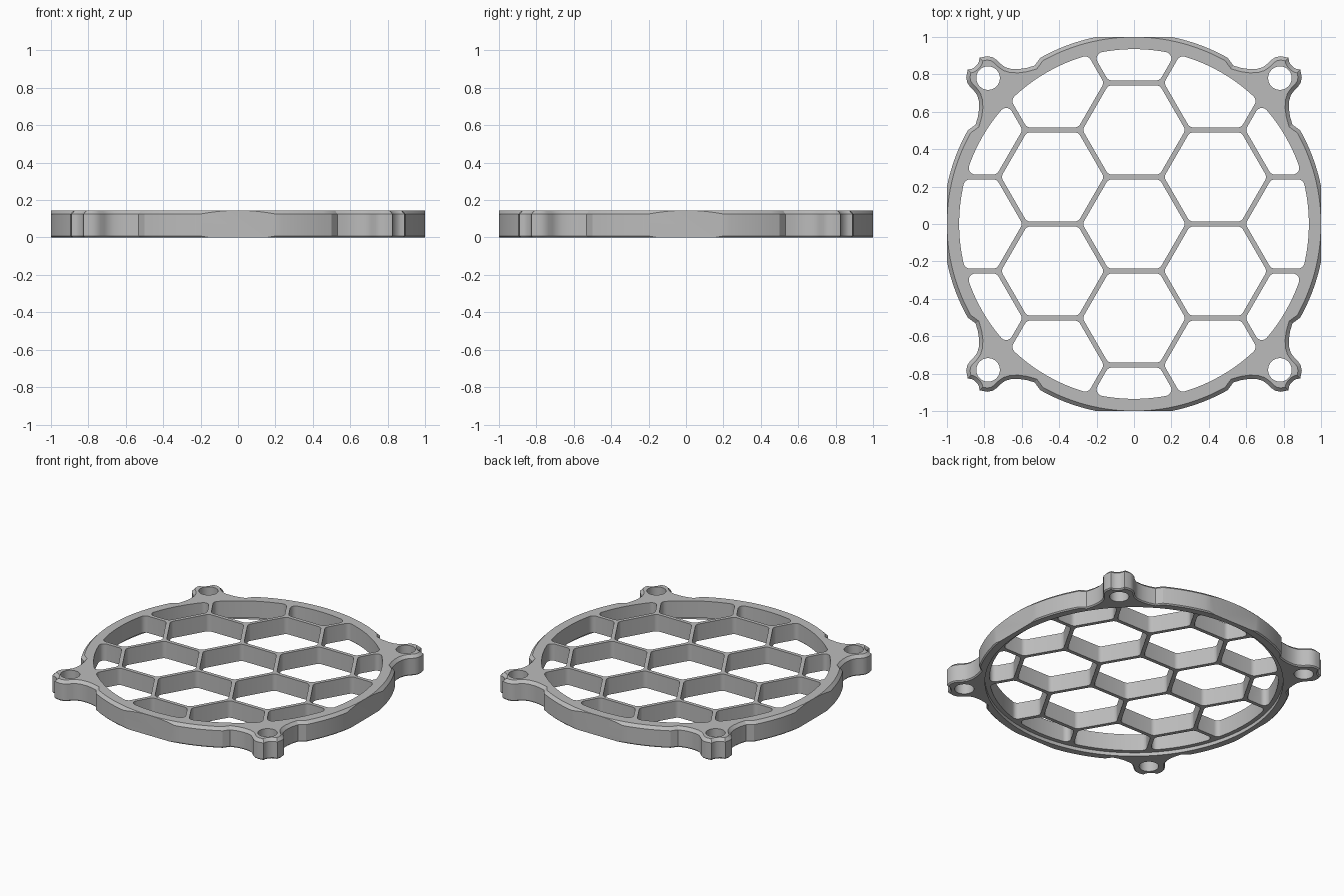
import bpy, bmesh, math
from mathutils import Vector
from mathutils.geometry import convex_hull_2d

if "Cube" in bpy.data.objects:
    bpy.data.objects.remove(bpy.data.objects["Cube"], do_unlink=True)

HEIGHT = 0.145          # overall thickness
RING = 1.02             # outer radius before the sides are trimmed flat
OPENING = 0.935         # radius of the grille area
PITCH = 0.503           # honeycomb spacing
WALL = 0.026            # honeycomb wall thickness
ROUND = 0.035           # corner radius of the cells


def polar(radius, angle):
    return Vector((radius * math.cos(angle), radius * math.sin(angle)))


def circle(radius, count, centre=(0, 0)):
    return [Vector(centre) + polar(radius, math.tau * i / count) for i in range(count)]


def add_loft(bm, layers):
    """Stack of equal-length outlines, given as (outline, z), closed at both ends."""
    rings = [[bm.verts.new((p.x, p.y, z)) for p in pts] for pts, z in layers]
    count = len(rings[0])
    for low, high in zip(rings, rings[1:]):
        for i in range(count):
            j = (i + 1) % count
            bm.faces.new((low[i], low[j], high[j], high[i]))
    bm.faces.new(rings[0][::-1])
    bm.faces.new(rings[-1])


def make_object(name, bm):
    bmesh.ops.recalc_face_normals(bm, faces=bm.faces)
    mesh = bpy.data.meshes.new(name)
    bm.to_mesh(mesh)
    bm.free()
    obj = bpy.data.objects.new(name, mesh)
    bpy.context.collection.objects.link(obj)
    return obj


def prisms(name, outlines, bottom, top):
    bm = bmesh.new()
    for pts in outlines:
        add_loft(bm, [(pts, bottom), (pts, top)])
    obj = make_object(name, bm)
    obj.hide_render = True
    return obj


def inset(pts, amount):
    """Mitred inward offset of a counter-clockwise outline."""
    result = []
    for i, p in enumerate(pts):
        a = (p - pts[i - 1]).normalized()
        b = (pts[(i + 1) % len(pts)] - p).normalized()
        na, nb = Vector((-a.y, a.x)), Vector((-b.y, b.x))
        result.append(p + (na + nb) * (amount / (1 + na.dot(nb))))
    return result


def clip(pts, normal, limit):
    """Keep the part of a convex outline where p . normal <= limit."""
    result = []
    for i, p in enumerate(pts):
        q = pts[(i + 1) % len(pts)]
        dp, dq = p.dot(normal) - limit, q.dot(normal) - limit
        if dp <= 0:
            result.append(p)
        if dp * dq < 0:
            result.append(p.lerp(q, dp / (dp - dq)))
    return result


def cell_outline(centre):
    """Hexagon trimmed by the round opening, with rounded corners."""
    core = circle(OPENING - ROUND, 144)
    for k in range(6):
        normal = polar(1, math.radians(30 + 60 * k))
        core = clip(core, normal, centre.dot(normal) + (PITCH - WALL) / 2 - ROUND)
    cloud = []
    for p in core:
        cloud += circle(ROUND, 24, p) + [p + p.normalized() * ROUND]
    hull = [cloud[i] for i in convex_hull_2d(cloud)]
    clean = []
    for p in hull:
        if not clean or (p - clean[-1]).length > 0.002:
            clean.append(p)
    if (clean[0] - clean[-1]).length < 0.002:
        clean.pop()
    return clean


# Outer outline: ring arcs joined by four notched screw ears
half_ear = [Vector(p) for p in (
    (0.847, 0.531), (0.834, 0.575), (0.828, 0.62), (0.830, 0.66), (0.839, 0.69),
    (0.856, 0.713), (0.878, 0.735), (0.892, 0.757), (0.897, 0.785), (0.889, 0.826),
    (0.868, 0.829), (0.853, 0.837))]
ear = half_ear + [Vector((0.845, 0.845))] + [p.yx for p in reversed(half_ear)]
start = math.atan2(half_ear[0].y, half_ear[0].x)
arc = [polar(RING, math.pi / 2 - start + 2 * start * i / 24) for i in range(1, 24)]
outline = []
for quarter in range(4):
    c, s = round(math.cos(quarter * math.pi / 2)), round(math.sin(quarter * math.pi / 2))
    outline += [Vector((c * p.x - s * p.y, s * p.x + c * p.y)) for p in ear + arc]

# Frame body with a chamfer above and a finer one below
bm = bmesh.new()
add_loft(bm, [(inset(outline, 0.008), 0), (outline, 0.008),
              (outline, HEIGHT - 0.02), (inset(outline, 0.02), HEIGHT)])
grille = make_object("fan_grille", bm)

# Cutters: flat sides, shallow recess underneath, honeycomb cells, screw holes
square = [Vector(p) for p in ((-1, -1), (1, -1), (1, 1), (-1, 1))]
centres = []
for column in range(-2, 3):
    for row in range(-2, 3):
        c = Vector((column * PITCH * math.sqrt(0.75), (row + (column % 2) / 2) * PITCH))
        if c.length < 1.02:
            centres.append(c)
holes = [circle(0.063, 32, (x, y)) for x in (-0.78, 0.78) for y in (-0.78, 0.78)]
cutters = [
    ("INTERSECT", prisms("side_trim", [square], -1, 1)),
    ("DIFFERENCE", prisms("recess_cutter", [circle(0.965, 128)], -1, 0.025)),
    ("DIFFERENCE", prisms("opening_cutter", [cell_outline(c) for c in centres] + holes, -0.5, 0.5)),
]
for operation, cutter in cutters:
    modifier = grille.modifiers.new(cutter.name, "BOOLEAN")
    modifier.operation = operation
    modifier.solver = "EXACT"
    modifier.object = cutter

# Bake the cuts and discard the cutters
bpy.context.view_layer.update()
graph = bpy.context.evaluated_depsgraph_get()
baked = bpy.data.meshes.new_from_object(grille.evaluated_get(graph))
grille.modifiers.clear()
grille.data = baked
for _, cutter in cutters:
    bpy.data.objects.remove(cutter, do_unlink=True)

# Material and shading
grey = bpy.data.materials.new("plain grey")
grey.use_nodes = True
colour = (0.5, 0.5, 0.5, 1)
grey.diffuse_color = colour
grey.node_tree.nodes["Principled BSDF"].inputs["Base Color"].default_value = colour
grille.data.materials.clear()
grille.data.materials.append(grey)
for obj in bpy.context.selected_objects:
    obj.select_set(False)
grille.select_set(True)
bpy.context.view_layer.objects.active = grille
bpy.ops.object.shade_smooth_by_angle(angle=math.radians(25))
